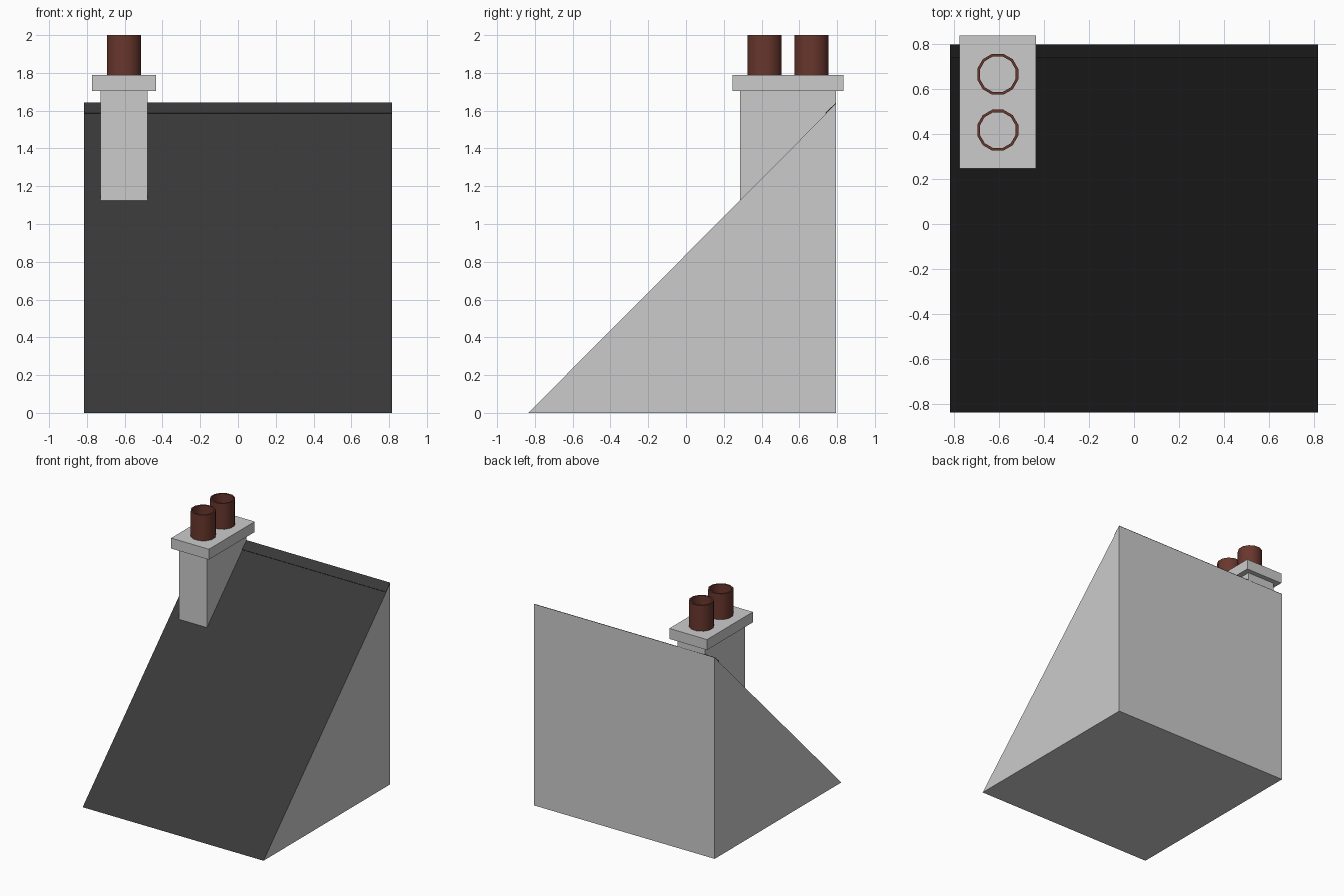
import bpy, bmesh, math

if "Cube" in bpy.data.objects:
    bpy.data.objects.remove(bpy.data.objects["Cube"])


def material(name, rgb):
    m = bpy.data.materials.new(name)
    m.diffuse_color = (*rgb, 1)
    m.use_nodes = True
    m.node_tree.nodes["Principled BSDF"].inputs["Base Color"].default_value = m.diffuse_color
    return m


def finish(bm, name, mats=()):
    bmesh.ops.recalc_face_normals(bm, faces=bm.faces)
    me = bpy.data.meshes.new(name)
    bm.to_mesh(me)
    bm.free()
    for m in mats:
        me.materials.append(m)
    ob = bpy.data.objects.new(name, me)
    bpy.context.collection.objects.link(ob)
    return ob


def prism(name, profile, x0, x1, mats=(), slope_edge=None):
    """Extrude a (y, z) profile along x; one edge may use the second material."""
    bm = bmesh.new()
    a = [bm.verts.new((x0, y, z)) for y, z in profile]
    b = [bm.verts.new((x1, y, z)) for y, z in profile]
    bm.faces.new(a)
    bm.faces.new(b[::-1])
    n = len(profile)
    for i in range(n):
        j = (i + 1) % n
        f = bm.faces.new((a[i], b[i], b[j], a[j]))
        if i == slope_edge:
            f.material_index = 1
    return finish(bm, name, mats)


slate = material("slate", (0.04, 0.04, 0.04))
clay = material("clay", (0.14, 0.038, 0.026))

FRONT, BACK, TOP, HALF = -0.835, 0.795, 1.637, 0.815


def roof_z(y):
    return TOP * (y - FRONT) / (BACK - FRONT)


# Wedge-shaped house body with a slate slope
prism("house_body", [(FRONT, 0), (BACK, TOP), (BACK, 0)], -HALF, HALF,
      (None, slate), slope_edge=0)

# Thin ridge strip along the top of the slope
T = 0.005
prism("ridge_strip",
      [(0.742, roof_z(0.742)), (BACK, TOP), (BACK, TOP + T),
       (0.742 - T, roof_z(0.742) + T)], -HALF, HALF, (slate,))

# Chimney stack cut to the slope, with an overhanging cap
CX, CY = -0.604, 0.54
prism("chimney_stack",
      [(0.285, roof_z(0.285)), (BACK, TOP), (BACK, 1.705), (0.285, 1.705)],
      CX - 0.125, CX + 0.125)
prism("chimney_cap",
      [(0.245, 1.705), (0.835, 1.705), (0.835, 1.79), (0.245, 1.79)],
      CX - 0.17, CX + 0.17)


# Open-topped, hollow chimney pots
def pot(name, cy, sides=12, r_out=0.094, r_in=0.082, z0=1.79, z1=2.0):
    bm = bmesh.new()
    rings = []
    for r, z in ((r_out, z0), (r_out, z1), (r_in, z1), (r_in, z0)):
        rings.append([bm.verts.new((CX + r * math.cos(t), cy + r * math.sin(t), z))
                      for t in ((i + 0.5) * math.tau / sides for i in range(sides))])
    for k in range(4):
        p, q = rings[k], rings[(k + 1) % 4]
        for i in range(sides):
            j = (i + 1) % sides
            bm.faces.new((p[i], p[j], q[j], q[i]))
    ob = finish(bm, name, (clay,))
    bpy.ops.object.select_all(action='DESELECT')
    ob.select_set(True)
    bpy.context.view_layer.objects.active = ob
    bpy.ops.object.shade_smooth_by_angle(angle=math.radians(40))


for side, label in ((-1, "front"), (1, "back")):
    pot(f"chimney_pot_{label}", CY + side * 0.124)
